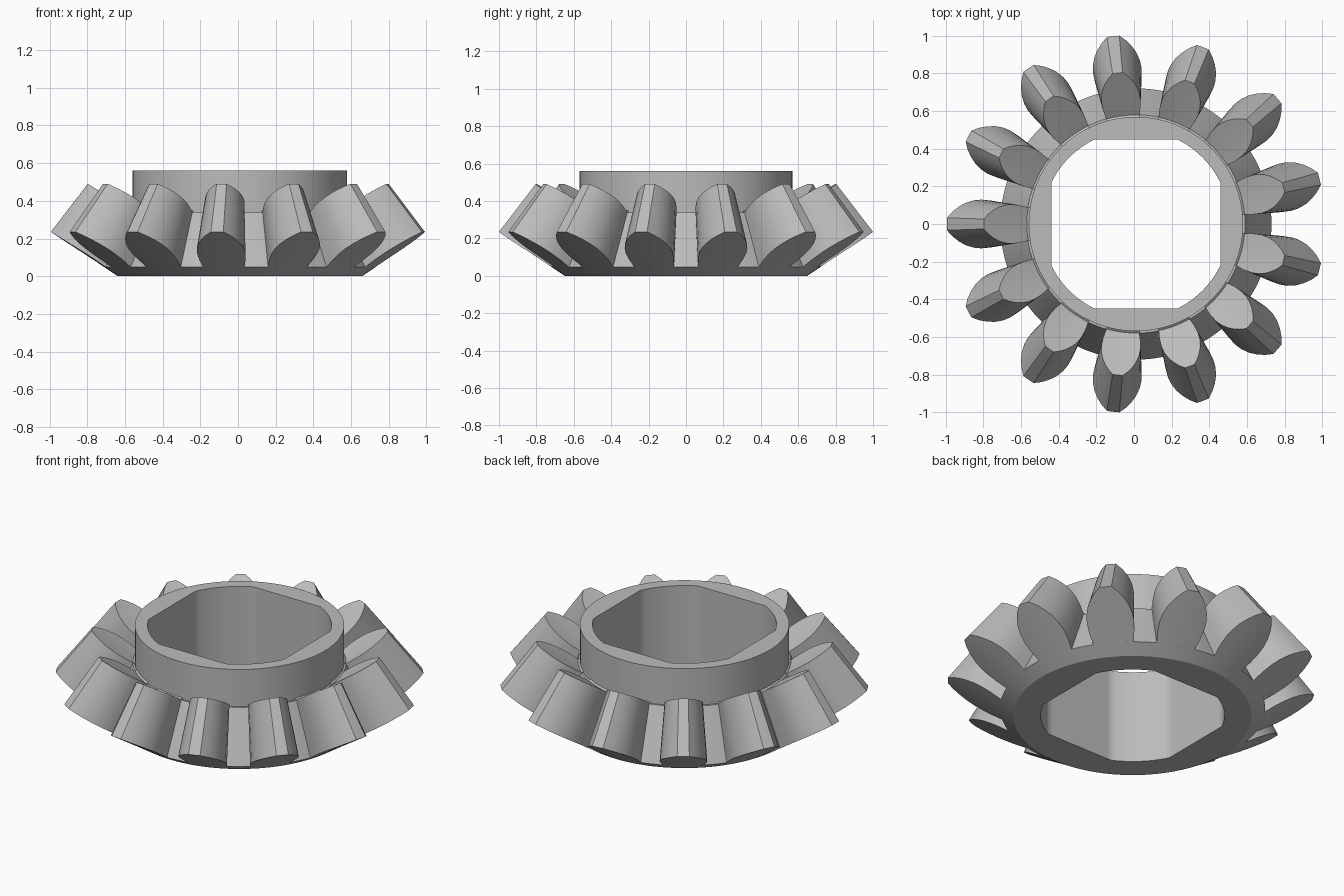
import bpy, bmesh, math

cube = bpy.data.objects.get("Cube")
if cube:
    bpy.data.objects.remove(cube, do_unlink=True)

TEETH = 13
CENTRE_X = 0.01
APEX_Z = 1.538          # point all teeth taper towards
TAPER = 0.804           # inner end size relative to outer end

steel = bpy.data.materials.new("plain grey")
steel.use_nodes = True
grey = (0.5, 0.5, 0.5, 1)
steel.diffuse_color = grey
steel.node_tree.nodes["Principled BSDF"].inputs["Base Color"].default_value = grey


def finish(bm, name):
    bmesh.ops.recalc_face_normals(bm, faces=bm.faces)
    mesh = bpy.data.meshes.new(name)
    bm.to_mesh(mesh)
    bm.free()
    obj = bpy.data.objects.new(name, mesh)
    bpy.context.collection.objects.link(obj)
    obj.location.x = CENTRE_X
    mesh.materials.append(steel)
    bpy.ops.object.select_all(action="DESELECT")
    obj.select_set(True)
    bpy.context.view_layer.objects.active = obj
    bpy.ops.object.shade_smooth_by_angle(angle=math.radians(28))
    return obj


# Hub: turned outside, round bore with four flats
BORE, FLAT = 0.5, 0.448
corner = math.acos(FLAT / BORE)
arc = math.pi / 2 - 2 * corner
angles = []
for q in range(4):
    start = q * math.pi / 2 - corner
    angles += [start + 2 * corner * i / 18 for i in range(18)]
    angles += [start + 2 * corner + arc * i / 12 for i in range(12)]


def bore_radius(a):
    return min(BORE, FLAT / max(abs(math.cos(a)), abs(math.sin(a))))


profile = [(0.648, 0), (0.72, 0.048), (0.58, 0.338), (0.569, 0.338),
           (0.569, 0.56), (None, 0.56), (None, 0)]
bm = bmesh.new()
rings = []
for r, z in profile:
    ring = []
    for a in angles:
        rad = bore_radius(a) if r is None else r
        ring.append(bm.verts.new((rad * math.cos(a), rad * math.sin(a), z)))
    rings.append(ring)
n = len(angles)
for k, ring in enumerate(rings):
    above = rings[(k + 1) % len(rings)]
    for i in range(n):
        j = (i + 1) % n
        bm.faces.new((ring[i], ring[j], above[j], above[i]))
finish(bm, "gear_hub")

# Tooth section rows: radius, height, half width (first row sunk in the hub)
ROWS = [(0.68, 0.08, 0.104), (0.72, 0.048, 0.11), (0.775, 0.085, 0.124),
        (0.83, 0.121, 0.13), (0.87, 0.147, 0.126), (0.91, 0.173, 0.113),
        (0.945, 0.196, 0.092), (0.977, 0.217, 0.065), (1.004, 0.235, 0.033)]
COLS = 7


def tooth_end(bm, heading, scale):
    grid = []
    for r, z, half in ROWS:
        row = []
        for c in range(COLS):
            a = heading + (2 * c / (COLS - 1) - 1) * half / r
            row.append(bm.verts.new((r * scale * math.cos(a), r * scale * math.sin(a),
                                     APEX_Z + (z - APEX_Z) * scale)))
        grid.append(row)
    for low, high in zip(grid, grid[1:]):
        for c in range(COLS - 1):
            bm.faces.new((low[c], low[c + 1], high[c + 1], high[c]))
    # outline loop of the end face
    return (grid[0] + [row[-1] for row in grid[1:-1]] + grid[-1][::-1]
            + [row[0] for row in grid[-2:0:-1]])


for t in range(TEETH):
    heading = math.pi + t * math.tau / TEETH
    bm = bmesh.new()
    outer = tooth_end(bm, heading, 1)
    inner = tooth_end(bm, heading, TAPER)
    for i in range(len(outer)):
        j = (i + 1) % len(outer)
        bm.faces.new((outer[i], outer[j], inner[j], inner[i]))
    finish(bm, f"tooth_{t + 1}")
